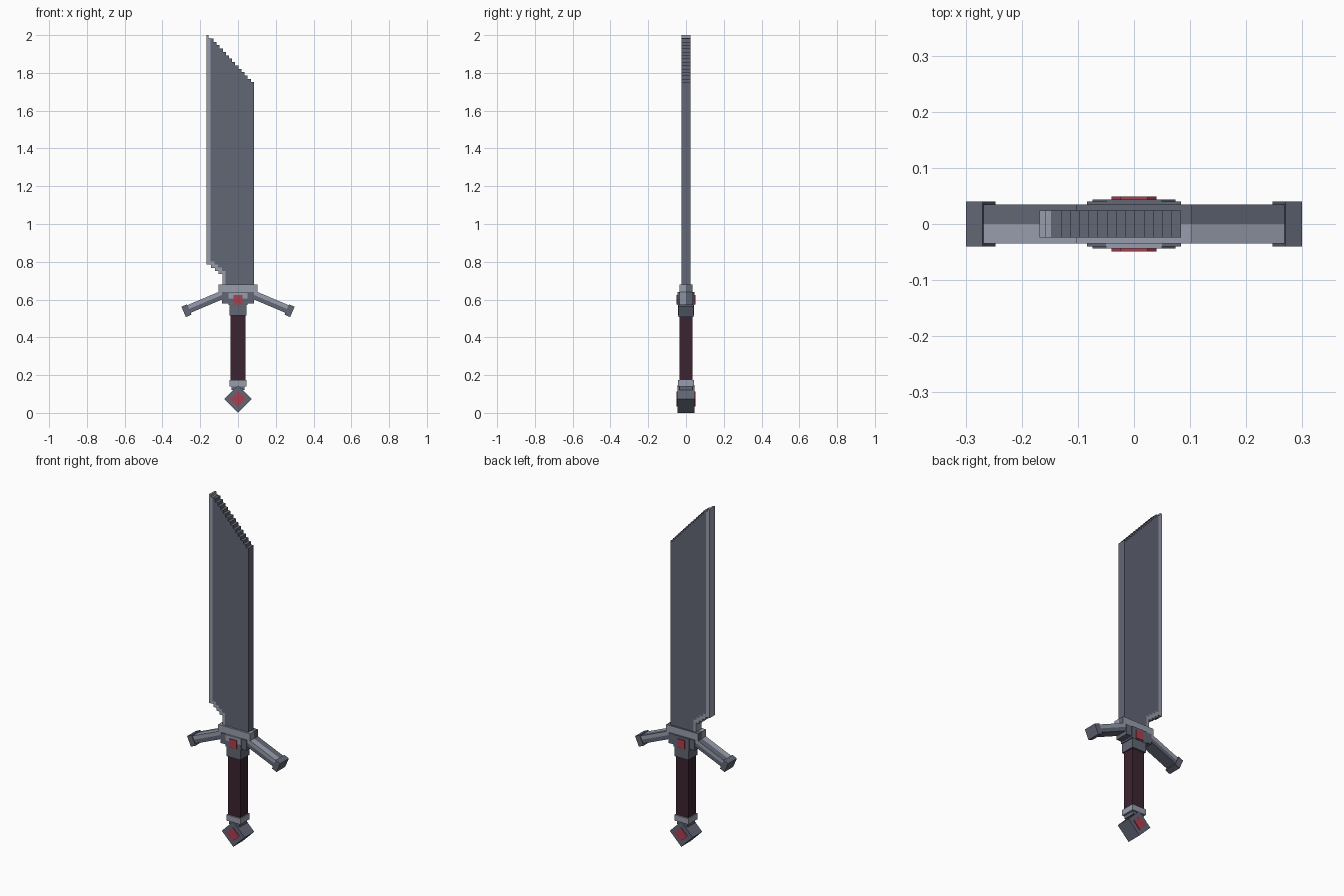
import bpy, bmesh, math
from mathutils import Matrix, Vector

cube = bpy.data.objects.get("Cube")
if cube:
    bpy.data.objects.remove(cube, do_unlink=True)


def material(name, rgb):
    lin = [((c / 255 + 0.055) / 1.055) ** 2.4 for c in rgb] + [1.0]
    m = bpy.data.materials.new(name)
    m.use_nodes = True
    m.diffuse_color = lin
    m.node_tree.nodes["Principled BSDF"].inputs["Base Color"].default_value = lin
    return m


DARK = material("dark steel", (98, 103, 117))
LIGHT = material("light steel", (152, 158, 172))
LEATHER = material("dark leather", (60, 36, 48))
RED = material("red gem", (172, 62, 80))


def finish(name, bm, mats):
    bmesh.ops.recalc_face_normals(bm, faces=bm.faces)
    mesh = bpy.data.meshes.new(name)
    bm.to_mesh(mesh)
    bm.free()
    for m in mats:
        mesh.materials.append(m)
    ob = bpy.data.objects.new(name, mesh)
    bpy.context.collection.objects.link(ob)
    return ob


def box(name, centre, size, mat, tilt=0, light_rule=None):
    """Box tilted about y; light_rule(face centre, normal) picks light faces."""
    bm = bmesh.new()
    bmesh.ops.create_cube(bm, size=1, matrix=Matrix.Diagonal((*size, 1)))
    if light_rule:
        bmesh.ops.subdivide_edges(bm, edges=bm.edges[:], cuts=1, use_grid_fill=True)
        bm.normal_update()
        for f in bm.faces:
            f.material_index = int(light_rule(f.calc_center_median(), f.normal))
    place = Matrix.Translation(Vector(centre)) @ Matrix.Rotation(math.radians(tilt), 4, 'Y')
    bm.transform(place)
    return finish(name, bm, [mat, LIGHT])


def slab(name, outline, half, mat):
    """Extrude an x-z outline through the blade thickness."""
    bm = bmesh.new()
    face = bm.faces.new([bm.verts.new((x, -half, z)) for x, z in outline])
    ext = bmesh.ops.extrude_face_region(bm, geom=[face])["geom"]
    moved = [v for v in ext if isinstance(v, bmesh.types.BMVert)]
    bmesh.ops.translate(bm, verts=moved, vec=(0, 2 * half, 0))
    return finish(name, bm, [mat])


# Blade: stepped slanted tip and stepped heel beside the cutting edge
THICK = 0.0245
TIP, BACK, INNER, BASE = -0.168, 0.084, -0.146, 0.68
heel = [(TIP, 0.785), (-0.142, 0.785), (-0.142, 0.768), (-0.122, 0.768),
        (-0.122, 0.752), (-0.102, 0.752), (-0.102, 0.735),
        (-0.082, 0.735), (-0.082, BASE)]
inner = [(-0.065, BASE), (-0.065, 0.752), (-0.085, 0.752), (-0.085, 0.769),
         (-0.105, 0.769), (-0.105, 0.785), (-0.125, 0.785),
         (-0.125, 0.802), (INNER, 0.802)]
steps, drop = 14, 0.0168
width = (BACK - INNER) / steps
stairs = []
for i in range(steps):
    z = 1.982 - i * drop * 1.06
    stairs += [(INNER + i * width, z), (INNER + (i + 1) * width, z)]
slab("blade", inner + stairs + [(BACK, BASE)], THICK, DARK)
slab("cutting_edge", heel + inner + [(INNER, 1.985), (-0.157, 1.985),
                                     (-0.157, 2.0), (TIP, 2.0)], THICK, LIGHT)

# Guard centre
box("guard_bar", (0, 0, 0.66), (0.206, 0.07, 0.042), DARK,
    light_rule=lambda c, n: abs(n.y) > 0.5 or c.y < 0)
box("guard_block", (0, 0, 0.61), (0.168, 0.08, 0.06), DARK)
box("guard_plate", (0, 0, 0.605), (0.1, 0.088, 0.07), DARK,
    light_rule=lambda c, n: c.z > 0 and c.y < 0)
box("grip_collar", (0, 0, 0.547), (0.09, 0.084, 0.064), DARK)
box("guard_gem", (0, 0, 0.6), (0.048, 0.098, 0.05), RED)

# Drooping guard arms with end caps
for side, label in ((1, "left"), (-1, "right")):
    box(label + "_guard_arm", (side * 0.17, 0, 0.588), (0.215, 0.07, 0.044), DARK,
        tilt=side * 23,
        light_rule=lambda c, n: c.z > 0 and (abs(n.y) > 0.5 or (n.z > 0.5 and c.y < 0)))
    box(label + "_arm_cap", (side * 0.273, 0, 0.541), (0.032, 0.08, 0.06), DARK,
        tilt=side * 23)

# Grip and pommel
box("grip", (0, 0, 0.345), (0.078, 0.068, 0.35), LEATHER)
box("pommel_collar", (0, 0, 0.157), (0.09, 0.084, 0.034), LIGHT)
box("pommel_neck", (0, 0, 0.135), (0.07, 0.07, 0.03), DARK)
box("pommel", (0, 0, 0.0735), (0.104, 0.088, 0.104), DARK, tilt=45)
box("pommel_gem", (0, 0, 0.0735), (0.057, 0.098, 0.057), RED, tilt=45)
